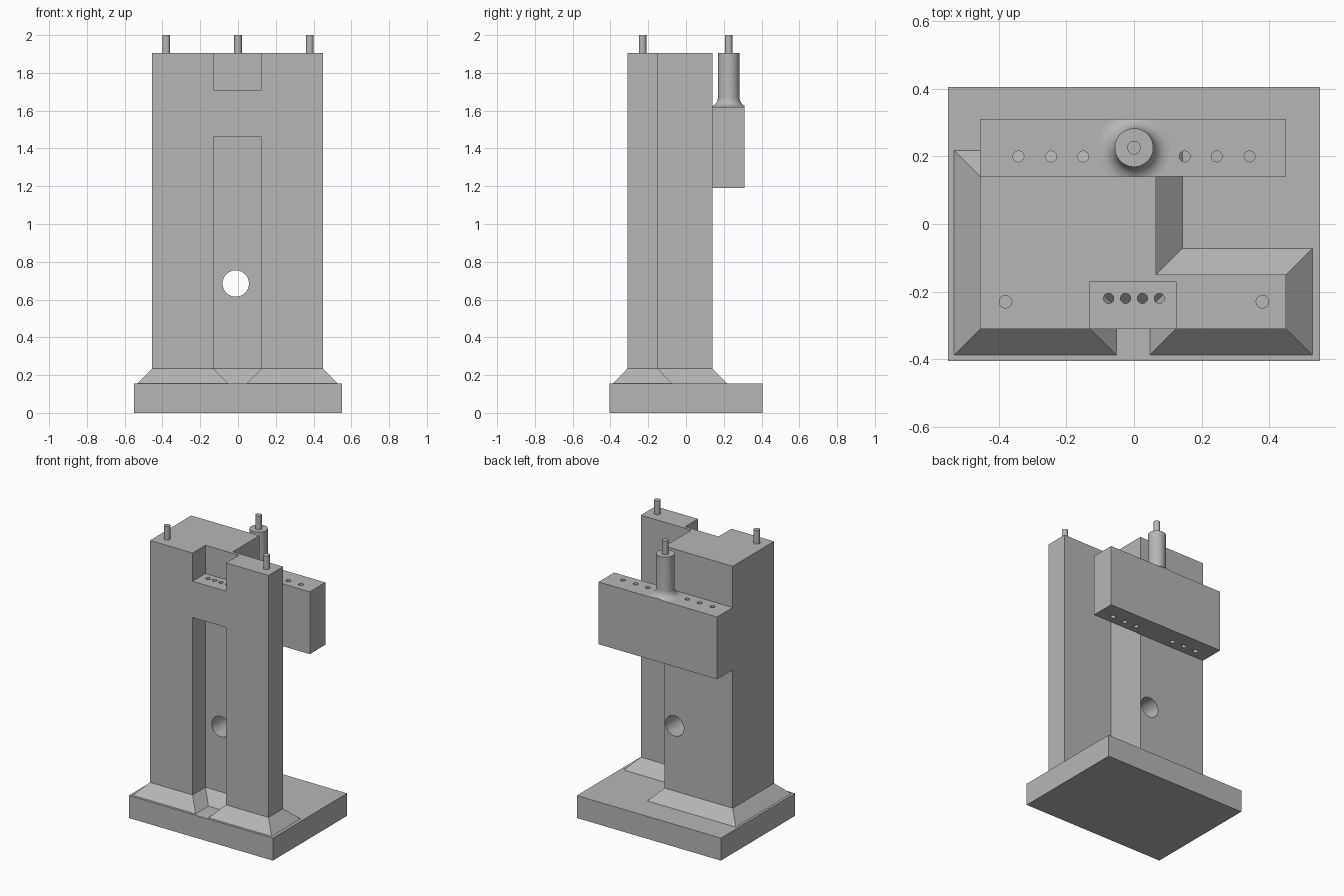
import bpy, bmesh, math
from mathutils import Matrix, Vector

if "Cube" in bpy.data.objects:
    bpy.data.objects.remove(bpy.data.objects["Cube"])

grey = bpy.data.materials.new("machine_grey")
grey.diffuse_color = (0.47, 0.47, 0.47, 1)
grey.use_nodes = True
grey.node_tree.nodes["Principled BSDF"].inputs["Base Color"].default_value = grey.diffuse_color


def make(name, bm):
    bmesh.ops.recalc_face_normals(bm, faces=bm.faces[:])
    me = bpy.data.meshes.new(name)
    bm.to_mesh(me)
    bm.free()
    me.materials.append(grey)
    ob = bpy.data.objects.new(name, me)
    bpy.context.collection.objects.link(ob)
    return ob


def box(name, x0, x1, y0, y1, z0, z1):
    bm = bmesh.new()
    m = Matrix.Translation(((x0 + x1) / 2, (y0 + y1) / 2, (z0 + z1) / 2))
    bmesh.ops.create_cube(bm, size=1, matrix=m @ Matrix.Diagonal((x1 - x0, y1 - y0, z1 - z0, 1)))
    return make(name, bm)


def cylinder(name, centre, r, length, axis="Z"):
    bm = bmesh.new()
    m = Matrix.Translation(centre)
    if axis == "Y":
        m = m @ Matrix.Rotation(math.pi / 2, 4, "X")
    bmesh.ops.create_cone(bm, cap_ends=True, segments=32, radius1=r, radius2=r, depth=length, matrix=m)
    return make(name, bm)


def prism(name, pts, z0, z1):
    bm = bmesh.new()
    face = bm.faces.new([bm.verts.new((x, y, z0)) for x, y in pts])
    top = bmesh.ops.extrude_face_region(bm, geom=[face])["geom"]
    bmesh.ops.translate(bm, vec=(0, 0, z1 - z0), verts=[v for v in top if isinstance(v, bmesh.types.BMVert)])
    # the source face stays as the bottom cap
    if not any(all(abs(v.co.z - z0) < 1e-6 for v in f.verts) for f in bm.faces):
        bm.faces.new([v for v in bm.verts if abs(v.co.z - z0) < 1e-6])
    return make(name, bm)


def boolean(ob, cutters, op="DIFFERENCE"):
    for c in cutters:
        mod = ob.modifiers.new("cut", "BOOLEAN")
        mod.object, mod.operation, mod.solver = c, op, "EXACT"
    dg = bpy.context.evaluated_depsgraph_get()
    me = bpy.data.meshes.new_from_object(ob.evaluated_get(dg))
    ob.modifiers.clear()
    ob.data = me
    for c in cutters:
        bpy.data.objects.remove(c)


XL, XR, YF, YB = -0.455, 0.45, -0.31, 0.14   # tower plan limits
XI, YI = 0.065, -0.15                        # inner corner of the L plan
SL, SR, SB = -0.13, 0.125, -0.17             # front slot
Z_BASE, Z_TOP = 0.155, 1.905

# base plate
box("base_plate", -0.55, 0.55, -0.405, 0.405, 0, Z_BASE)

# L-shaped tower with front slot, top notch, cross hole and bridge holes
tower = prism("tower", [(XL, YF), (XR, YF), (XR, YI), (XI, YI), (XI, YB), (XL, YB)], Z_BASE, Z_TOP)
cuts = [box("slot_cutter", SL, SR, YF - 0.1, SB, 0.1, 1.46),
        box("notch_cutter", SL, SR, YF - 0.1, SB, 1.71, 2.1),
        cylinder("cross_hole_cutter", (-0.012, 0, 0.685), 0.07, 0.8, "Y")]
cuts += [cylinder("bridge_hole_cutter", (x, -0.22, 1.585), 0.015, 0.4) for x in (-0.075, -0.025, 0.025, 0.075)]
boolean(tower, cuts)

# sloped skirt: tower footprint offset outward with mitred corners
plan = [Vector(p) for p in ((XL, YF), (SL, YF), (SL, SB), (SR, SB), (SR, YF), (XR, YF),
                            (XR, YI), (XI, YI), (XI, YB), (XL, YB))]
bm = bmesh.new()
upper, lower = [], []
for i, p in enumerate(plan):
    a = (p - plan[i - 1]).normalized()
    b = (plan[(i + 1) % len(plan)] - p).normalized()
    q = p + 0.078 * (Vector((a.y, -a.x)) + Vector((b.y, -b.x)))
    upper.append(bm.verts.new((p.x, p.y, 0.235)))
    lower.append(bm.verts.new((q.x, q.y, Z_BASE)))
for i in range(len(plan)):
    bm.faces.new((lower[i - 1], lower[i], upper[i], upper[i - 1]))
bm.faces.new(upper)
bm.faces.new(lower[::-1])
skirt = make("skirt", bm)
# keep the cap faces out, they lie inside the tower and base
bm = bmesh.new()
bm.from_mesh(skirt.data)
bmesh.ops.delete(bm, geom=[f for f in bm.faces if len(f.verts) > 4], context="FACES_ONLY")
bm.to_mesh(skirt.data)
bm.free()

# rear cross bar with six vertical holes
bar = box("cross_bar", XL, XR, YB, 0.31, 1.19, 1.62)
boolean(bar, [cylinder("bar_hole_cutter", (s * x, 0.2, 1.4), 0.016, 1)
              for s in (-1, 1) for x in (0.15, 0.245, 0.342)])

# turned post with a filleted foot, trimmed to the bar width
R, F = 0.057, 0.05
profile = [(0, 1.6), (R + F, 1.6)]
for i in range(9):
    t = math.pi / 2 * i / 8
    profile.append((R + F - F * math.sin(t), 1.62 + F - F * math.cos(t)))
profile += [(R, Z_TOP), (0, Z_TOP)]
bm = bmesh.new()
vs = [bm.verts.new((r, 0, z)) for r, z in profile]
es = [bm.edges.new(e) for e in zip(vs, vs[1:])]
bmesh.ops.spin(bm, geom=vs + es, axis=(0, 0, 1), cent=(0, 0, 0), angle=math.tau, steps=48)
bmesh.ops.remove_doubles(bm, verts=bm.verts[:], dist=1e-5)
bmesh.ops.translate(bm, vec=(0, 0.226, 0), verts=bm.verts[:])
post = make("post", bm)
boolean(post, [box("post_trim", -0.3, 0.3, YB, 0.31, 1.5, 2.1)], "INTERSECT")

# locating pins
for name, x, y in (("left_pin", -0.38, -0.23), ("right_pin", 0.38, -0.23), ("post_pin", 0, 0.226)):
    cylinder(name, (x, y, 1.95), 0.02, 0.1)

# smooth round surfaces, keep edges sharp
for ob in bpy.context.scene.objects:
    bpy.ops.object.select_all(action="DESELECT")
    ob.select_set(True)
    bpy.context.view_layer.objects.active = ob
    bpy.ops.object.shade_smooth_by_angle(angle=math.radians(30))
